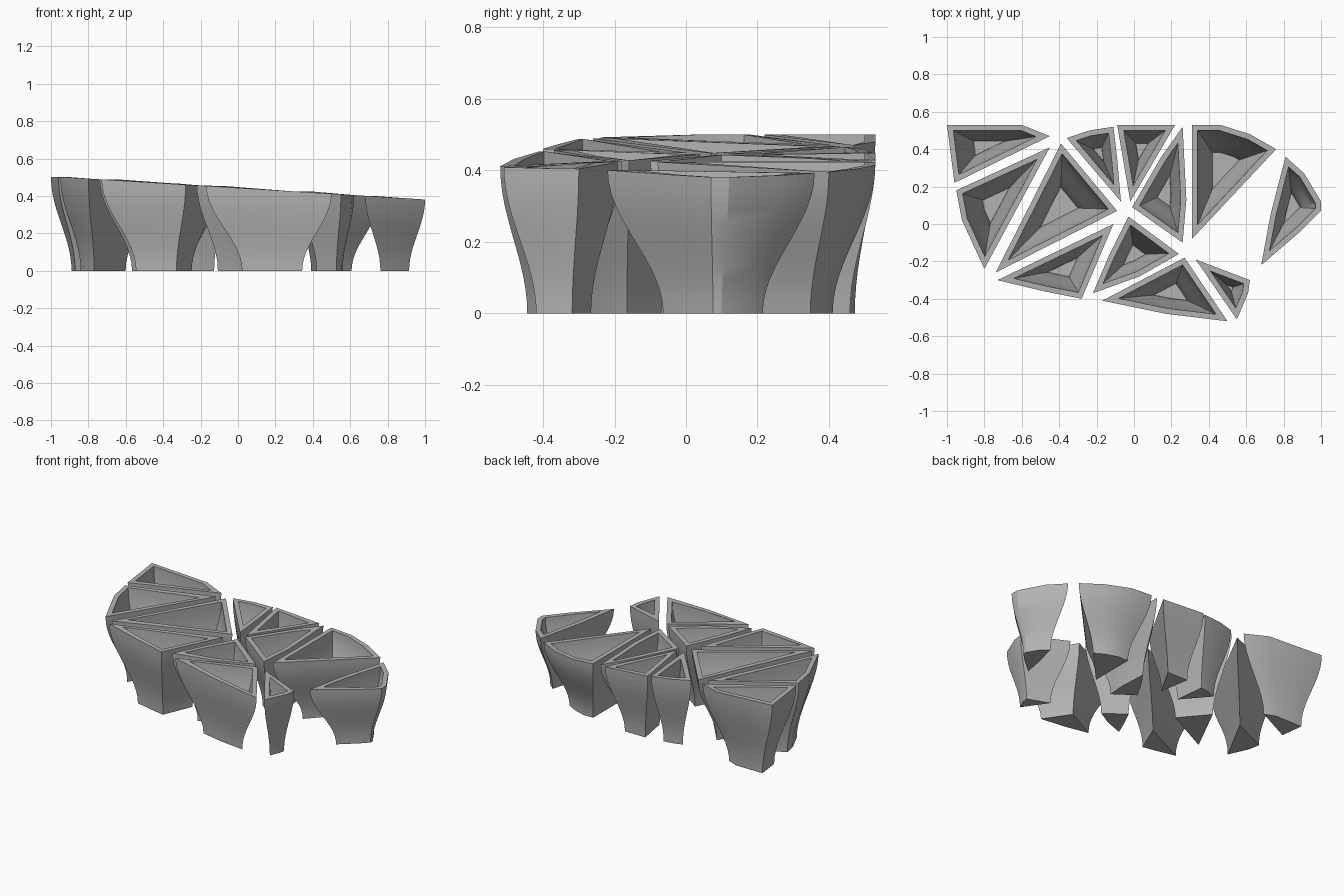
import bpy
import bmesh
import math
from mathutils import Vector

cube = bpy.data.objects.get("Cube")
if cube:
    bpy.data.objects.remove(cube)

WALL, FLOOR, BASE_SCALE, STEPS = 0.03, 0.04, 0.48, 12

stone = bpy.data.materials.new("warm_grey")
stone.use_nodes = True
GREY = (0.45, 0.45, 0.45, 1)
stone.diffuse_color = GREY
stone.node_tree.nodes["Principled BSDF"].inputs["Base Color"].default_value = GREY

# Rim outlines in plan, one per planter
OUTLINES = {
    "back_right_corner": [(-1, .53), (-.6, .53), (-.45, .47), (-.96, .22)],
    "right_side": [(-.95, .18), (-.45, .41), (-.8, -.24), (-.92, .02)],
    "large_triangle": [(-.74, -.26), (-.39, .43), (-.09, .07)],
    "back_small": [(-.36, .46), (-.24, .5), (-.11, .52), (-.09, .35), (-.07, .12)],
    "back_middle": [(-.09, .53), (.22, .53), (-.02, .12)],
    "centre_back": [(.26, .52), (.28, .13), (.26, -.1), (-.01, .09), (.14, .35)],
    "back_left": [(.31, .53), (.46, .53), (.62, .48), (.76, .4), (.31, -.08)],
    "left_end": [(.81, .36), (.91, .27), (1, .12), (1, .07), (.89, -.04),
                 (.68, -.22), (.73, .05)],
    "front_right": [(-.73, -.3), (-.11, 0), (-.28, -.4), (-.48, -.36)],
    "centre_front": [(-.03, .04), (.24, -.16), (.03, -.28), (-.22, -.37), (-.13, -.16)],
    "front_middle": [(-.17, -.41), (.27, -.18), (.5, -.52), (.17, -.48)],
    "front_left": [(.33, -.19), (.62, -.3), (.61, -.37), (.55, -.51)],
}


def rim_height(x):
    """Gently sloping top shared by the whole group."""
    return min(0.5, max(0.38, 0.443 - 0.062 * x))


def cross(a, b):
    return a.x * b.y - a.y * b.x


def centroid(pts):
    area, c = 0, Vector((0, 0))
    for i, p in enumerate(pts):
        w = cross(pts[i - 1], p)
        area += w
        c += (pts[i - 1] + p) * w
    return c / (3 * area), area


def inset(pts, d):
    """Move every side of a counter-clockwise outline inwards by d."""
    out = []
    for i, p in enumerate(pts):
        a = (p - pts[i - 1]).normalized()
        b = (pts[(i + 1) % len(pts)] - p).normalized()
        na, nb = Vector((-a.y, a.x)), Vector((-b.y, b.x))
        out.append(p + (na + nb) * d / (1 + na.dot(nb)))
    return out


def make_planter(name, outline):
    pts = [Vector(p) for p in outline]
    c, area = centroid(pts)
    if area < 0:
        pts.reverse()
    bm = bmesh.new()

    def ring(f, thick):
        # S-shaped flare from narrow base to wide rim
        s = BASE_SCALE + (1 - BASE_SCALE) * (1 - math.cos(math.pi * f)) / 2
        section = [c + (p - c) * s for p in pts]
        if thick:
            section = inset(section, thick)
        return [bm.verts.new((q.x, q.y, f * rim_height(p.x)))
                for q, p in zip(section, pts)]

    # Outer wall upwards, over the rim, inner wall down to the floor
    rings = [ring(i / STEPS, 0) for i in range(STEPS + 1)]
    low = FLOOR / rim_height(c.x)
    rings += [ring(1 - (1 - low) * i / STEPS, WALL) for i in range(STEPS + 1)]
    n = len(pts)
    for lower, upper in zip(rings, rings[1:]):
        for i in range(n):
            j = (i + 1) % n
            bm.faces.new((lower[i], lower[j], upper[j], upper[i]))
    bm.faces.new(rings[0][::-1])
    bm.faces.new(rings[-1])

    mesh = bpy.data.meshes.new(name)
    bm.to_mesh(mesh)
    bm.free()
    mesh.materials.append(stone)
    obj = bpy.data.objects.new(name, mesh)
    bpy.context.collection.objects.link(obj)
    return obj


bpy.ops.object.select_all(action="DESELECT")
for label, outline in OUTLINES.items():
    planter = make_planter(label + "_planter", outline)
    planter.select_set(True)
    bpy.context.view_layer.objects.active = planter
bpy.ops.object.shade_smooth_by_angle(angle=math.radians(30))
